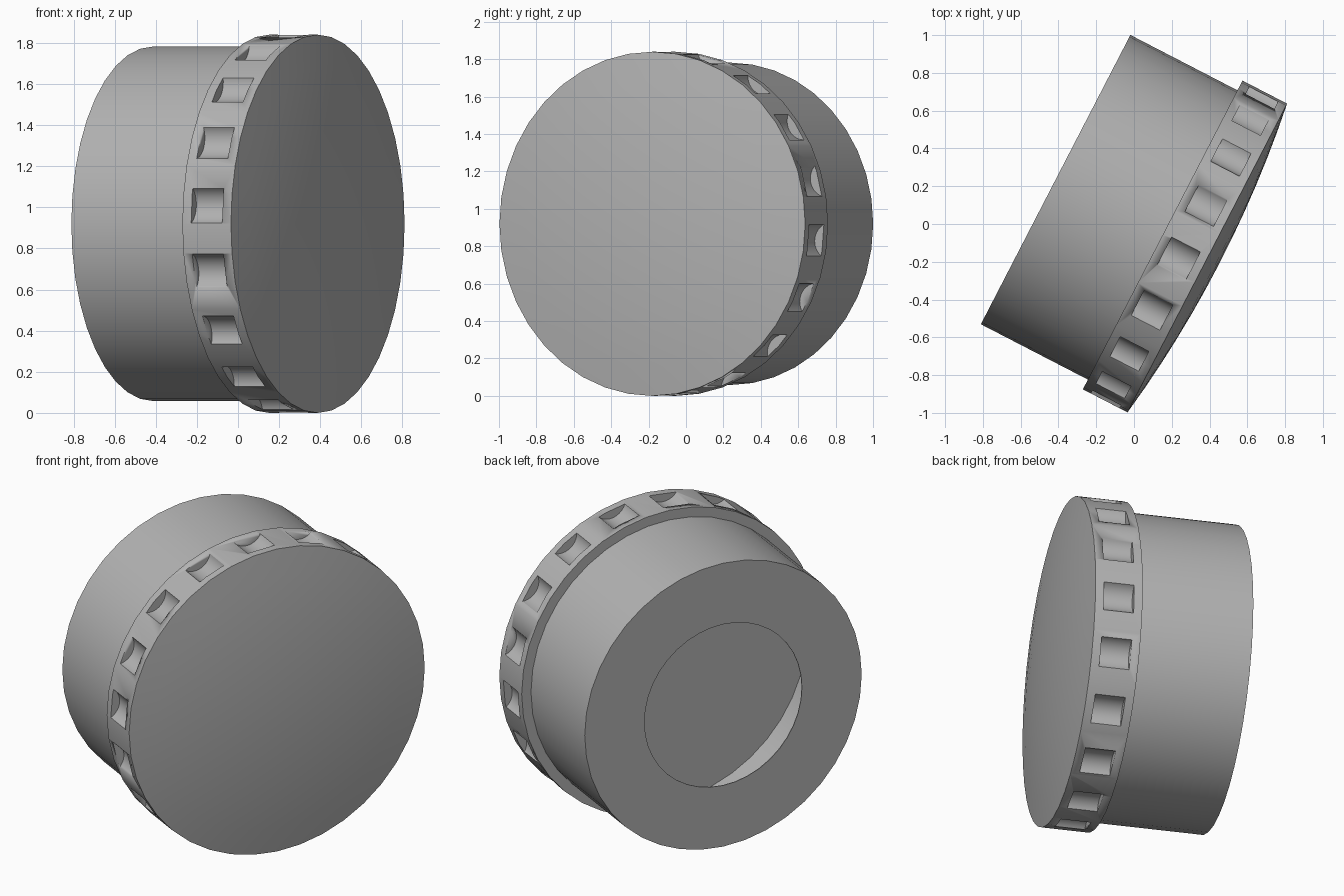
import bpy, bmesh
from math import cos, sin, radians, tau, sqrt
from mathutils import Matrix, Vector

if "Cube" in bpy.data.objects:
    bpy.data.objects.remove(bpy.data.objects["Cube"])

SIDES = 40
axis = Vector((0.888, -0.459, 0)).normalized()      # points out of the domed front
up = Vector((0, 0, 1))
side = up.cross(axis)
FRAME = Matrix((side, up, axis)).transposed().to_4x4()
FRAME.translation = (-0.415, 0.235, 0.92)           # centre of the back opening

grey = bpy.data.materials.new("dark_grey")
grey.diffuse_color = (0.45, 0.45, 0.45, 1)
grey.use_nodes = True
grey.node_tree.nodes["Principled BSDF"].inputs["Base Color"].default_value = grey.diffuse_color


def add_object(name, bm):
    bmesh.ops.recalc_face_normals(bm, faces=bm.faces)
    mesh = bpy.data.meshes.new(name)
    bm.to_mesh(mesh)
    bm.free()
    mesh.materials.append(grey)
    obj = bpy.data.objects.new(name, mesh)
    obj.matrix_world = FRAME
    bpy.context.collection.objects.link(obj)
    return obj


def lathe(name, profile, closed=False):
    """Spin (radius, height) points around local z."""
    bm = bmesh.new()
    vs = [bm.verts.new((r, 0, z)) for r, z in profile]
    pairs = list(zip(vs, vs[1:])) + ([(vs[-1], vs[0])] if closed else [])
    edges = [bm.edges.new(p) for p in pairs]
    bmesh.ops.spin(bm, geom=vs + edges, cent=(0, 0, 0), axis=(0, 0, 1),
                   angle=tau, steps=SIDES, use_merge=False)
    bmesh.ops.remove_doubles(bm, verts=bm.verts, dist=1e-4)
    return add_object(name, bm)


def smooth(obj):
    bpy.ops.object.select_all(action='DESELECT')
    obj.select_set(True)
    bpy.context.view_layer.objects.active = obj
    bpy.ops.object.shade_smooth_by_angle(angle=radians(30))


# Hollow cup with a round opening in its back wall
cup = lathe("hollow_cup", [(0.49, 0), (0.862, 0), (0.862, 0.638),
                           (0.856, 0.638), (0.856, 0.005), (0.49, 0.005)], closed=True)

# Rim with a shallow dome on the front
R, BACK, FRONT, DOME = 0.92, 0.638, 0.904, 0.07
sphere = (R * R + DOME * DOME) / (2 * DOME)
dome = [(R * i / 6, FRONT + DOME - sphere + sqrt(sphere ** 2 - (R * i / 6) ** 2))
        for i in range(6, -1, -1)]
rim = lathe("domed_rim", [(0, BACK), (R, BACK)] + dome)

# Ring of scooped grip notches
bm = bmesh.new()
for k in range(18):
    a = radians(14.5 + 20 * k)
    pos = Matrix.Translation((0.969 * cos(a), 0.969 * sin(a), BACK + 0.133))
    bmesh.ops.create_cone(bm, cap_ends=True, segments=40, radius1=0.1,
                          radius2=0.1, depth=0.17, matrix=pos)
cutter = add_object("notch_cutter", bm)
cutter.hide_render = True
cutter.display_type = 'WIRE'

smooth(cup)
smooth(rim)
smooth(cutter)
cut = rim.modifiers.new("notches", 'BOOLEAN')
cut.operation = 'DIFFERENCE'
cut.solver = 'EXACT'
cut.object = cutter
# Cut before the smoothing modifier, if there is one
rim.modifiers.move(len(rim.modifiers) - 1, 0)
